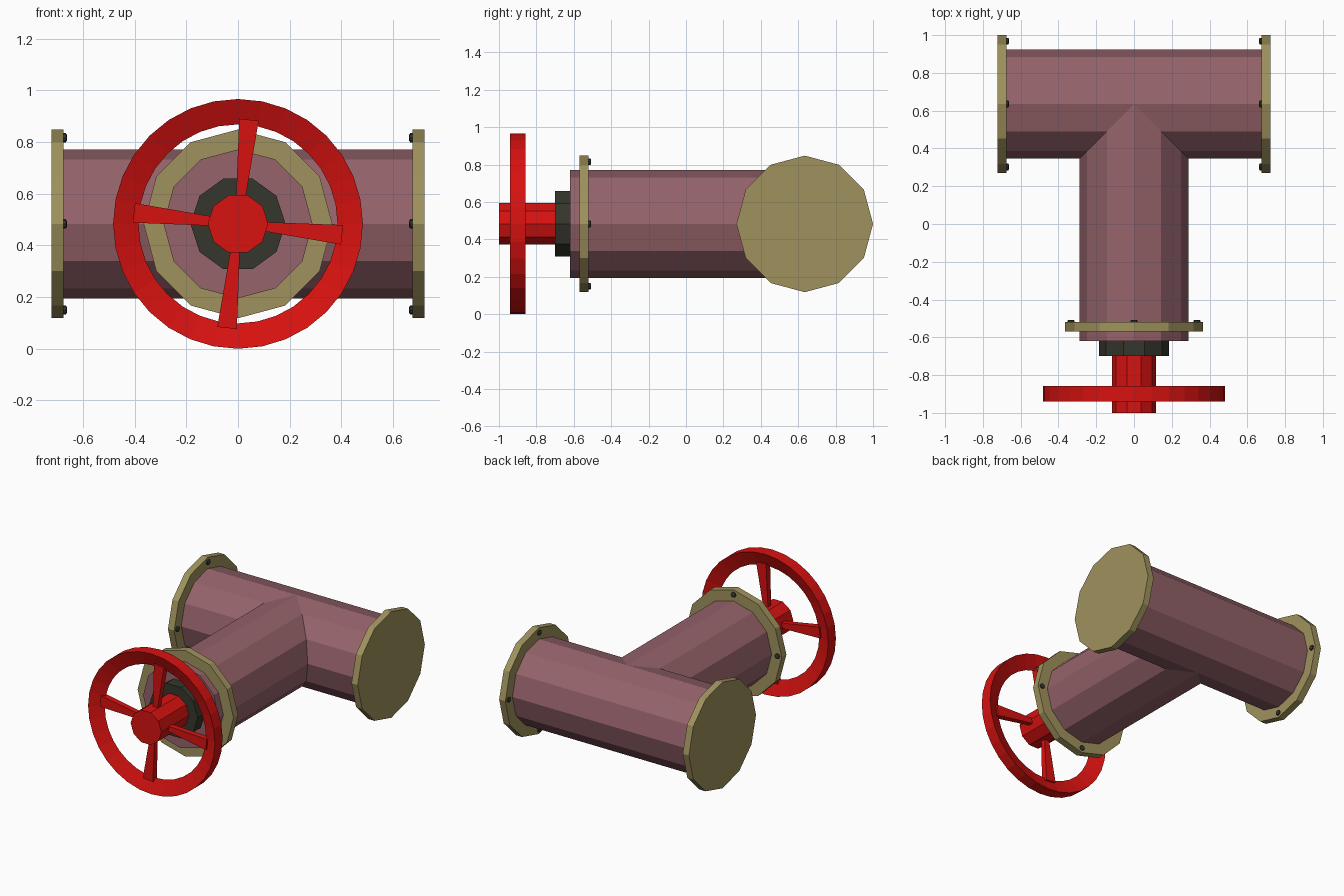
import bpy, bmesh
from math import sin, cos, pi, radians
from mathutils import Matrix, Vector

if "Cube" in bpy.data.objects:
    bpy.data.objects.remove(bpy.data.objects["Cube"])

Z, CY, R = 0.483, 0.635, 0.288      # axis height, run centre in y, pipe radius


def material(name, rgb):
    m = bpy.data.materials.new(name)
    m.diffuse_color = (*rgb, 1)
    m.use_nodes = True
    m.node_tree.nodes["Principled BSDF"].inputs["Base Color"].default_value = m.diffuse_color
    return m


PIPE = material("pipe_paint", (0.30, 0.125, 0.145))
BRASS = material("flange_paint", (0.35, 0.29, 0.11))
RED = material("wheel_red", (0.68, 0.006, 0.005))
DARK = material("dark_metal", (0.035, 0.038, 0.025))


def finish(bm, name, mat):
    bmesh.ops.remove_doubles(bm, verts=bm.verts, dist=1e-4)
    bmesh.ops.recalc_face_normals(bm, faces=bm.faces)
    me = bpy.data.meshes.new(name)
    bm.to_mesh(me)
    bm.free()
    me.materials.append(mat)
    ob = bpy.data.objects.new(name, me)
    bpy.context.collection.objects.link(ob)
    return ob


def bridge(bm, loops, cap_start=True, cap_end=True, closed=False):
    """Skin a list of equal-length point loops."""
    vs = [[bm.verts.new(p) for p in lp] for lp in loops]
    n = len(vs[0])
    pairs = list(zip(vs, vs[1:])) + ([(vs[-1], vs[0])] if closed else [])
    for a, b in pairs:
        for i in range(n):
            j = (i + 1) % n
            bm.faces.new((a[i], a[j], b[j], b[i]))
    if cap_start and not closed:
        bm.faces.new(vs[0])
    if cap_end and not closed:
        bm.faces.new(vs[-1])


def ring(axis, t, r, n, c=(0, Z)):
    """Polygon across the x or y axis; c is its centre in the other plane."""
    pts = []
    for i in range(n):
        a = 2 * pi * i / n
        u, w = c[0] + r * cos(a), c[1] + r * sin(a)
        pts.append((t, u, w) if axis == "x" else (u, t, w))
    return pts


def disc(name, mat, axis, t0, t1, r, n, c=(0, Z)):
    bm = bmesh.new()
    bridge(bm, [ring(axis, t0, r, n, c), ring(axis, t1, r, n, c)])
    return finish(bm, name, mat)


# Tee-shaped pipe body with clean mitred seams
bm = bmesh.new()
ang = [2 * pi * i / 12 for i in range(12)]
for s in (-1, 1):
    seam = [(s * R * max(0, -cos(a)), CY + R * cos(a), Z + R * sin(a)) for a in ang]
    bridge(bm, [ring("x", s * 0.69, R, 12, (CY, Z)), seam], cap_end=False)
seam = [(R * cos(a), CY - R * abs(cos(a)), Z + R * sin(a)) for a in ang]
bridge(bm, [ring("y", -0.62, R, 12), seam], cap_end=False)
finish(bm, "tee_pipe", PIPE)


# Flanges, each with four bolts on the inner side
def flange(name, axis, outer, inner, c):
    disc(name, BRASS, axis, outer, inner, 0.365, 12, c)
    d = 1 if inner > outer else -1
    bm = bmesh.new()
    for k in range(4):
        a = k * pi / 2
        bc = (c[0] + 0.333 * cos(a), c[1] + 0.333 * sin(a))
        bridge(bm, [ring(axis, inner - d * 0.005, 0.018, 8, bc),
                    ring(axis, inner + d * 0.009, 0.018, 8, bc),
                    ring(axis, inner + d * 0.013, 0.011, 8, bc)])
    finish(bm, name + "_bolts", DARK)


flange("left_flange", "x", -0.722, -0.675, (CY, Z))
flange("right_flange", "x", 0.722, 0.675, (CY, Z))
flange("front_flange", "y", -0.57, -0.52, (0, Z))

# Dark collar and red hub
disc("collar", DARK, "y", -0.70, -0.61, 0.184, 10)
disc("wheel_hub", RED, "y", -1.0, -0.69, 0.117, 10)

# Handwheel rim: triangular section, point facing inward
bm = bmesh.new()
bridge(bm, [ring("y", -0.94, 0.483, 32), ring("y", -0.857, 0.483, 32),
            ring("y", -0.8985, 0.385, 32)], closed=True)
finish(bm, "wheel_rim", RED)

# Four spokes widening towards the rim
bm = bmesh.new()
for k in range(4):
    rot = Matrix.Rotation(radians(6) + k * pi / 2, 3, "Y")
    loops = []
    for r, w, d in ((0.09, 0.017, 0.017), (0.405, 0.038, 0.022)):
        loops.append([rot @ Vector((x * w, y * d, r)) + Vector((0, -0.8985, Z))
                      for x, y in ((-1, -1), (1, -1), (1, 1), (-1, 1))])
    bridge(bm, loops)
finish(bm, "wheel_spokes", RED)
